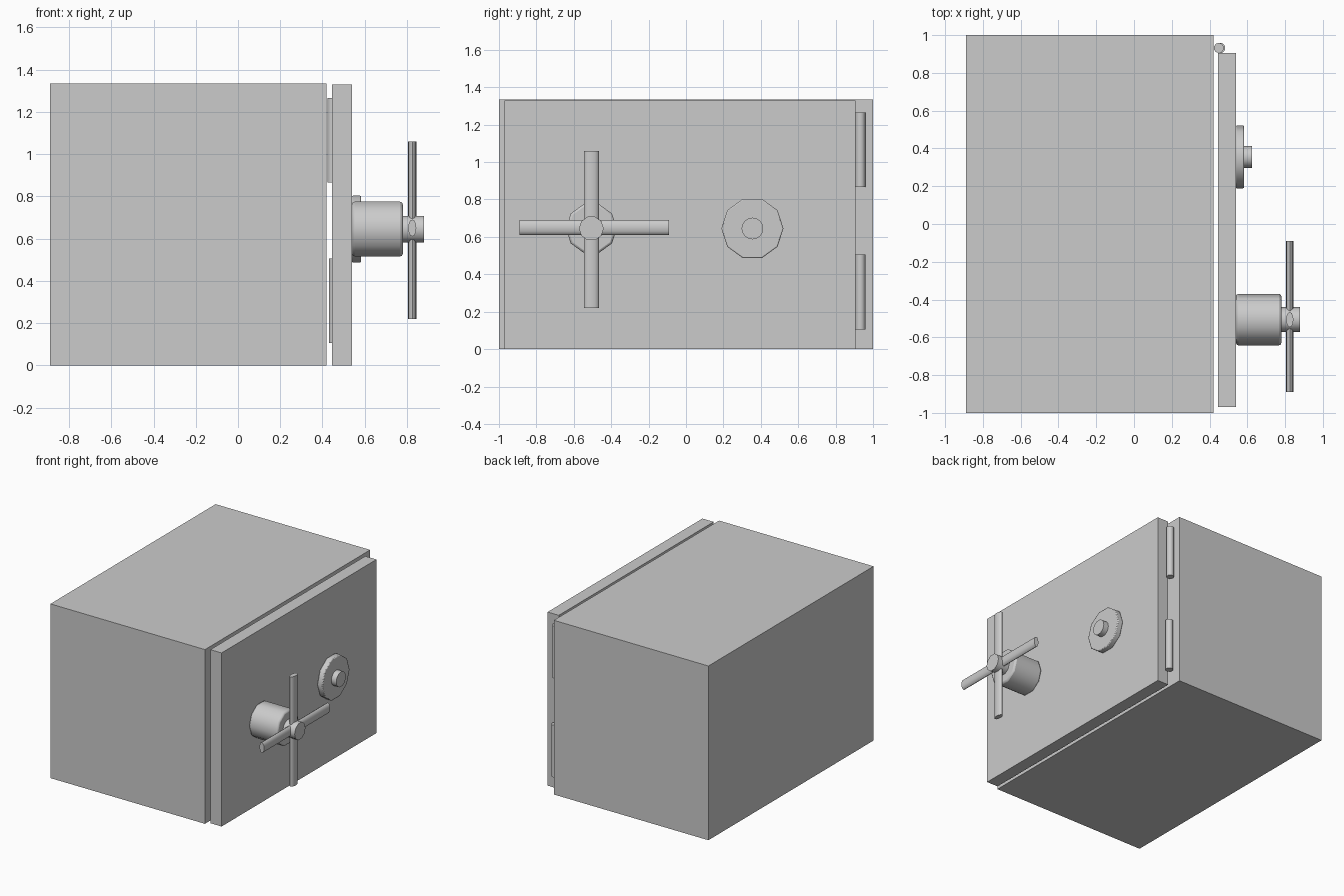
import bpy, math
from math import pi

if "Cube" in bpy.data.objects:
    bpy.data.objects.remove(bpy.data.objects["Cube"])


def box(name, x, y, z):
    """Box from (min, max) ranges on each axis."""
    bpy.ops.mesh.primitive_cube_add(size=1, location=[(a + b) / 2 for a, b in (x, y, z)])
    o = bpy.context.object
    o.name = name
    o.scale = [b - a for a, b in (x, y, z)]
    bpy.ops.object.transform_apply(location=False, rotation=False, scale=True)
    return o


def rod(name, loc, radius, length, rot=(0, 0, 0), sides=10, flat=1.0, bevel=0.0):
    """Cylinder along local z; flat squashes its section along world x."""
    bpy.ops.mesh.primitive_cylinder_add(vertices=sides, radius=radius, depth=length,
                                        location=loc, rotation=rot)
    o = bpy.context.object
    o.name = name
    bpy.ops.object.transform_apply(location=False, rotation=True, scale=False)
    if flat != 1.0:
        o.scale.x = flat
        bpy.ops.object.transform_apply(location=False, rotation=False, scale=True)
    if bevel:
        m = o.modifiers.new("edge_bevel", 'BEVEL')
        m.width = bevel
        m.segments = 2
        m.angle_limit = math.radians(50)
    bpy.ops.object.shade_smooth_by_angle(angle=math.radians(40))
    return o


def x_rod(name, x0, x1, y, z, radius, **kw):
    """Cylinder running along x, pointed vertex up."""
    return rod(name, ((x0 + x1) / 2, y, z), radius, x1 - x0,
               rot=(0, pi / 2, 0), **kw)


# Safe body and door
box("safe_body", (-0.89, 0.42), (-1, 1), (0, 1.335))
box("door", (0.445, 0.54), (-0.97, 0.905), (0, 1.33))

# Hinges
rod("hinge_upper", (0.449, 0.932, 1.066), 0.027, 0.40)
rod("hinge_lower", (0.457, 0.932, 0.306), 0.027, 0.40)

# Combination dial
DY, Z = 0.355, 0.645
x_rod("dial_plate", 0.538, 0.583, DY, Z, 0.166, bevel=0.006)
x_rod("dial_knob", 0.58, 0.625, DY, Z, 0.058, sides=16)

# Handle: hub, axle and crossed spokes
HY = -0.506
x_rod("handle_hub", 0.54, 0.78, HY, Z, 0.136, bevel=0.012)
x_rod("handle_axle", 0.77, 0.88, HY, Z, 0.066)
spoke_x = 0.825
rod("handle_spoke_vertical", (spoke_x, HY, 0.64), 0.04, 0.84, sides=12, flat=0.48)
rod("handle_spoke_horizontal", (spoke_x, -0.49, 0.65), 0.04, 0.80,
    rot=(pi / 2, 0, 0), sides=12, flat=0.48)
